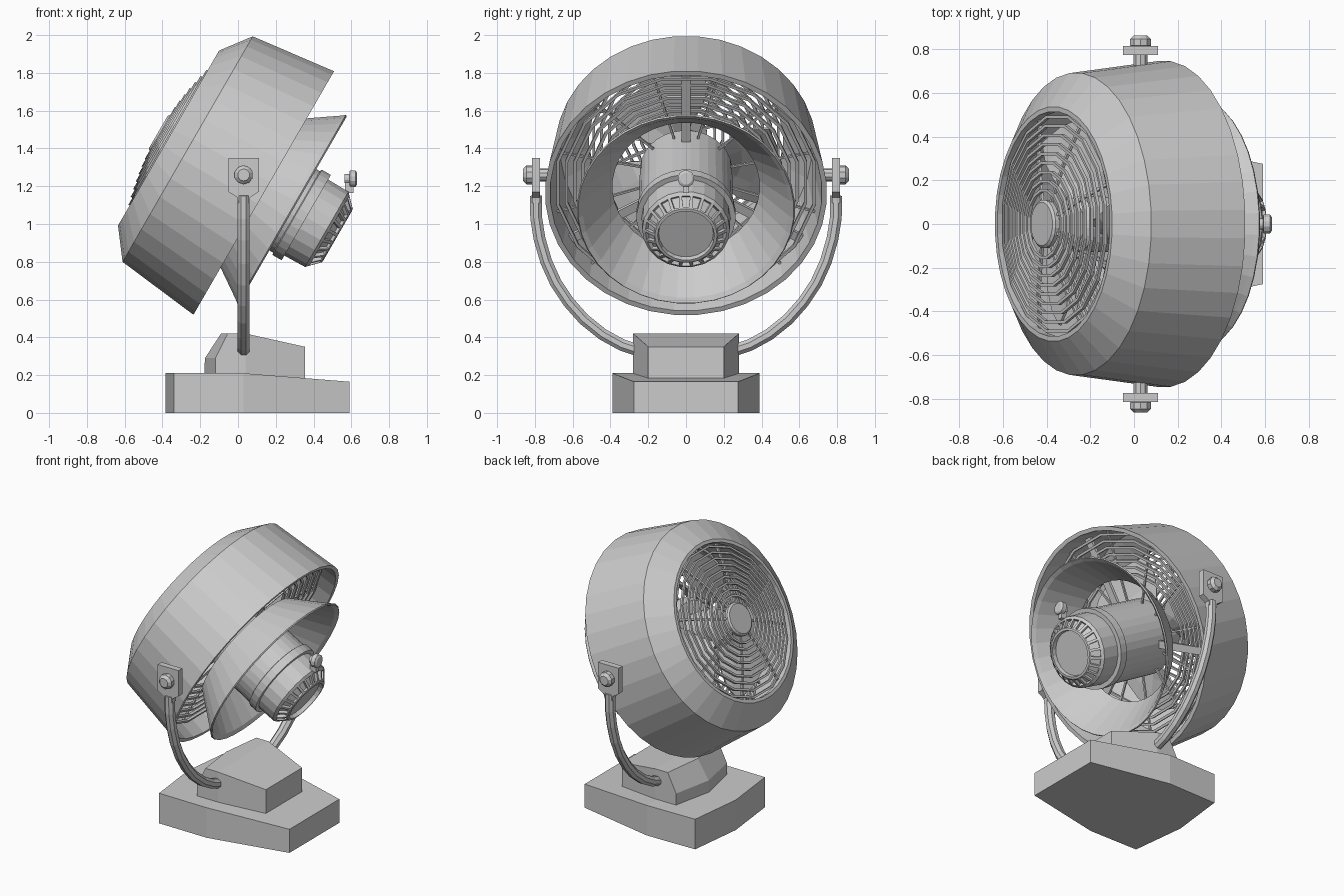
import bpy, bmesh, math
from mathutils import Matrix, Vector

if "Cube" in bpy.data.objects:
    bpy.data.objects.remove(bpy.data.objects["Cube"])

# Head frame: local z runs along the fan axis to the rear, local x is "up"
C, S = math.cos(math.radians(30)), math.sin(math.radians(30))
HEAD = Matrix(((S, 0, C, 0.015), (0, -1, 0, 0), (C, 0, -S, 1.234), (0, 0, 0, 1)))


def finish(name, bm, mat=None):
    if mat:
        bm.transform(mat)
    bmesh.ops.recalc_face_normals(bm, faces=bm.faces)
    me = bpy.data.meshes.new(name)
    bm.to_mesh(me)
    bm.free()
    ob = bpy.data.objects.new(name, me)
    bpy.context.collection.objects.link(ob)
    return ob


def lathe(bm, prof, n=32, closed=True, phase=0.5):
    """Revolve (axis, radius) points around local z; returns face bands."""
    rows = []
    for u, r in prof:
        if r == 0:
            rows.append([bm.verts.new((0, 0, u))] * n)
        else:
            angs = [2 * math.pi * (i + phase) / n for i in range(n)]
            rows.append([bm.verts.new((r * math.cos(a), r * math.sin(a), u)) for a in angs])
    bands = []
    for k in range(len(rows) if closed else len(rows) - 1):
        a, b = rows[k], rows[(k + 1) % len(rows)]
        band = []
        for i in range(n):
            j = (i + 1) % n
            vs = list(dict.fromkeys((a[i], a[j], b[j], b[i])))
            band.append(bm.faces.new(vs))
        bands.append(band)
    return bands


def box(bm, centre, size, rot=None):
    m = Matrix.Translation(centre) @ Matrix.Diagonal((*size, 1))
    bmesh.ops.create_cube(bm, size=1, matrix=(rot @ m) if rot else m)


def turned(name, prof, n=32, closed=True, mat=HEAD):
    bm = bmesh.new()
    lathe(bm, prof, n, closed)
    return finish(name, bm, mat)


def bar(bm, p, q, w):
    """Square bar between two points."""
    p, q = Vector(p), Vector(q)
    d = q - p
    rot = d.to_track_quat('X', 'Z').to_matrix().to_4x4()
    m = Matrix.Translation((p + q) / 2) @ rot @ Matrix.Diagonal((d.length, w, w, 1))
    bmesh.ops.create_cube(bm, size=1, matrix=m)


# Outer shroud with front lip and wall thickness
turned("shroud", [(-0.442, 0.515), (-0.442, 0.537), (-0.325, 0.692), (0.14, 0.747),
                  (0.14, 0.72), (-0.31, 0.665), (-0.40, 0.515)], 36)

# Rear cone
turned("rear_cone", [(0.07, 0.41), (0.29, 0.562), (0.31, 0.578), (0.318, 0.572),
                     (0.30, 0.548), (0.07, 0.39)], 36)

# Motor housing
turned("motor_body", [(-0.14, 0), (-0.14, 0.21), (-0.10, 0.245), (0.34, 0.25), (0.345, 0.262),
                      (0.40, 0.262), (0.40, 0)], 32, False)

# Motor cap with vent slots sunk into the bevel
bm = bmesh.new()
bands = lathe(bm, [(0.39, 0.235), (0.525, 0.232), (0.535, 0.222), (0.59, 0.165), (0.592, 0.15),
                   (0.565, 0.145), (0.565, 0)], 22, False)
bmesh.ops.recalc_face_normals(bm, faces=bm.faces)
bmesh.ops.inset_individual(bm, faces=bands[2], thickness=0.012, depth=0)
slots = bmesh.ops.inset_individual(bm, faces=bands[2], thickness=0.001, depth=-0.02)
finish("motor_cap", bm, HEAD)

# Speed switch knob standing off the rear of the motor
turned("switch_knob", [(0.565, 0), (0.565, 0.025), (0.59, 0.025), (0.592, 0.045), (0.622, 0.045),
                       (0.63, 0.032), (0.63, 0)], 12, False,
       Matrix.Translation((0, 0, 1.24)) @ Matrix.Rotation(math.pi / 2, 4, 'Y'))
bm = bmesh.new()
box(bm, (0.59, 0, 1.195), (0.045, 0.03, 0.06))
finish("switch_stem", bm)


# Front grille: domed rings, spokes and centre disc
def dome(r):
    return -0.495 + 0.085 * (r / 0.52) ** 2


def ring(bm, u, r, w, h, n=16):
    lathe(bm, [(u - h, r - w), (u - h, r + w), (u + h, r + w), (u + h, r - w)], n)


bm = bmesh.new()
for k in range(9):
    r = 0.155 + k * 0.043
    ring(bm, dome(r), r, 0.007, 0.008)
for k in range(8):
    a = math.pi * (k + 0.5) / 4
    pts = [(r * math.cos(a), r * math.sin(a), dome(r) + 0.012) for r in (0.09, 0.32, 0.525)]
    bar(bm, pts[0], pts[1], 0.014)
    bar(bm, pts[1], pts[2], 0.014)
finish("front_grille", bm, HEAD)
turned("grille_disc", [(-0.505, 0), (-0.505, 0.10), (-0.495, 0.112), (-0.475, 0.112), (-0.475, 0)],
       20, False)

# Rear guard: rings between cone and shroud, three wide struts and thin spokes
bm = bmesh.new()
for k in range(7):
    ring(bm, 0.03 - 0.008 * k, 0.69 - k * 0.045, 0.008, 0.008)
for k in range(3):
    rot = Matrix.Rotation(2 * math.pi * k / 3, 4, 'Z')
    box(bm, (0.47, 0, 0.012), (0.49, 0.05, 0.02), rot)
for k in range(12):
    a = math.pi * (k + 0.5) / 6
    c, s = math.cos(a), math.sin(a)
    bar(bm, (0.23 * c, 0.23 * s, -0.03), (0.715 * c, 0.715 * s, 0.02), 0.012)
finish("rear_guard", bm, HEAD)

# Fan rotor: hub and three pitched blades
turned("rotor_hub", [(-0.34, 0), (-0.34, 0.10), (-0.31, 0.13), (-0.13, 0.13), (-0.13, 0)], 20, False)
bm = bmesh.new()
for b in range(3):
    grid = []
    for i in range(5):
        r = 0.11 + 0.095 * i
        spread = math.radians(24 + 16 * math.sin(math.pi * i / 5))
        row = []
        for j in range(5):
            t = j / 2 - 1
            a = 2 * math.pi * b / 3 + 0.4 + spread * t
            row.append(bm.verts.new((r * math.cos(a), r * math.sin(a), -0.25 + 0.07 * t)))
        grid.append(row)
    for i in range(4):
        for j in range(4):
            bm.faces.new((grid[i][j], grid[i + 1][j], grid[i + 1][j + 1], grid[i][j + 1]))
blades = finish("fan_blades", bm, HEAD)
blades.modifiers.new("thickness", 'SOLIDIFY').thickness = 0.012

# Yoke arms, pivot plates and bolts, one set per side
PX, PZ = 0.03, 1.26
ARM = [(0.25, 0.33), (0.34, 0.36), (0.44, 0.415), (0.54, 0.495), (0.62, 0.585), (0.69, 0.69),
       (0.74, 0.80), (0.775, 0.92), (0.793, 1.03), (0.795, 1.15)]
PLATE = [(-0.03, 1.11), (0.03, 1.11), (0.033, 1.14), (0.08, 1.17), (0.08, 1.35), (-0.08, 1.35),
         (-0.08, 1.17), (-0.033, 1.14)]
for side, label in ((1, "left"), (-1, "right")):
    bm = bmesh.new()
    rows = []
    for i, (y, z) in enumerate(ARM):
        p, q = ARM[max(i - 1, 0)], ARM[min(i + 1, len(ARM) - 1)]
        t = Vector((0, q[0] - p[0], q[1] - p[1])).normalized()
        nrm = Vector((0, t.z, -t.y))
        row = []
        for k in range(8):
            a = math.pi * (k + 0.5) / 4
            o = Vector((PX, y, z)) + 0.034 * (math.cos(a) * nrm + math.sin(a) * Vector((1, 0, 0)))
            row.append(bm.verts.new((o.x, side * o.y, o.z)))
        rows.append(row)
    for a, b in zip(rows, rows[1:]):
        for k in range(8):
            bm.faces.new((a[k], a[k - 1], b[k - 1], b[k]))
    bm.faces.new(rows[0])
    bm.faces.new(rows[-1])
    finish(label + "_yoke_arm", bm)

    bm = bmesh.new()
    face = bm.faces.new([bm.verts.new((PX + x, side * 0.772, z)) for x, z in PLATE])
    ext = bmesh.ops.extrude_face_region(bm, geom=[face])
    bmesh.ops.translate(bm, vec=(0, side * 0.042, 0),
                        verts=[v for v in ext["geom"] if isinstance(v, bmesh.types.BMVert)])
    finish(label + "_pivot_plate", bm)

    turned(label + "_pivot_bolt",
           [(0.71, 0), (0.71, 0.034), (0.81, 0.034), (0.815, 0.05), (0.845, 0.05), (0.862, 0.032),
            (0.862, 0)], 10, False,
           Matrix.Translation((PX, 0, PZ)) @ Matrix.Rotation(-side * math.pi / 2, 4, 'X'))


# Stand: stacked plan outlines joined into a bow-fronted wedge
def wedge(name, levels):
    """Each level: (z, z_rear, bow x, corner x, corner y, mid x, mid y, rear x, rear y)."""
    bm = bmesh.new()
    rows = []
    for z, zr, bx, cx, cy, mx, my, rx, ry in levels:
        pts = [(bx, 0, z), (cx, -cy, z), (mx, -my, z), (rx, -ry, zr),
               (rx, ry, zr), (mx, my, z), (cx, cy, z)]
        rows.append([bm.verts.new(p) for p in pts])
    for a, b in zip(rows, rows[1:]):
        for k in range(7):
            bm.faces.new((a[k - 1], a[k], b[k], b[k - 1]))
    for r in (rows[0], rows[-1]):
        bm.faces.new((r[0], r[1], r[2], r[5], r[6]))
        bm.faces.new((r[2], r[3], r[4], r[5]))
    finish(name, bm)


wedge("base_plinth", [(0, 0, -0.385, -0.34, 0.385, 0.03, 0.39, 0.59, 0.275),
                      (0.21, 0.165, -0.385, -0.34, 0.385, 0.03, 0.39, 0.59, 0.275)])
wedge("base_block", [(0.18, 0.17, -0.18, -0.12, 0.28, 0.04, 0.28, 0.355, 0.20),
                     (0.29, 0.26, -0.175, -0.12, 0.28, 0.04, 0.28, 0.355, 0.20),
                     (0.42, 0.35, -0.09, -0.055, 0.28, 0.04, 0.28, 0.355, 0.20)])
